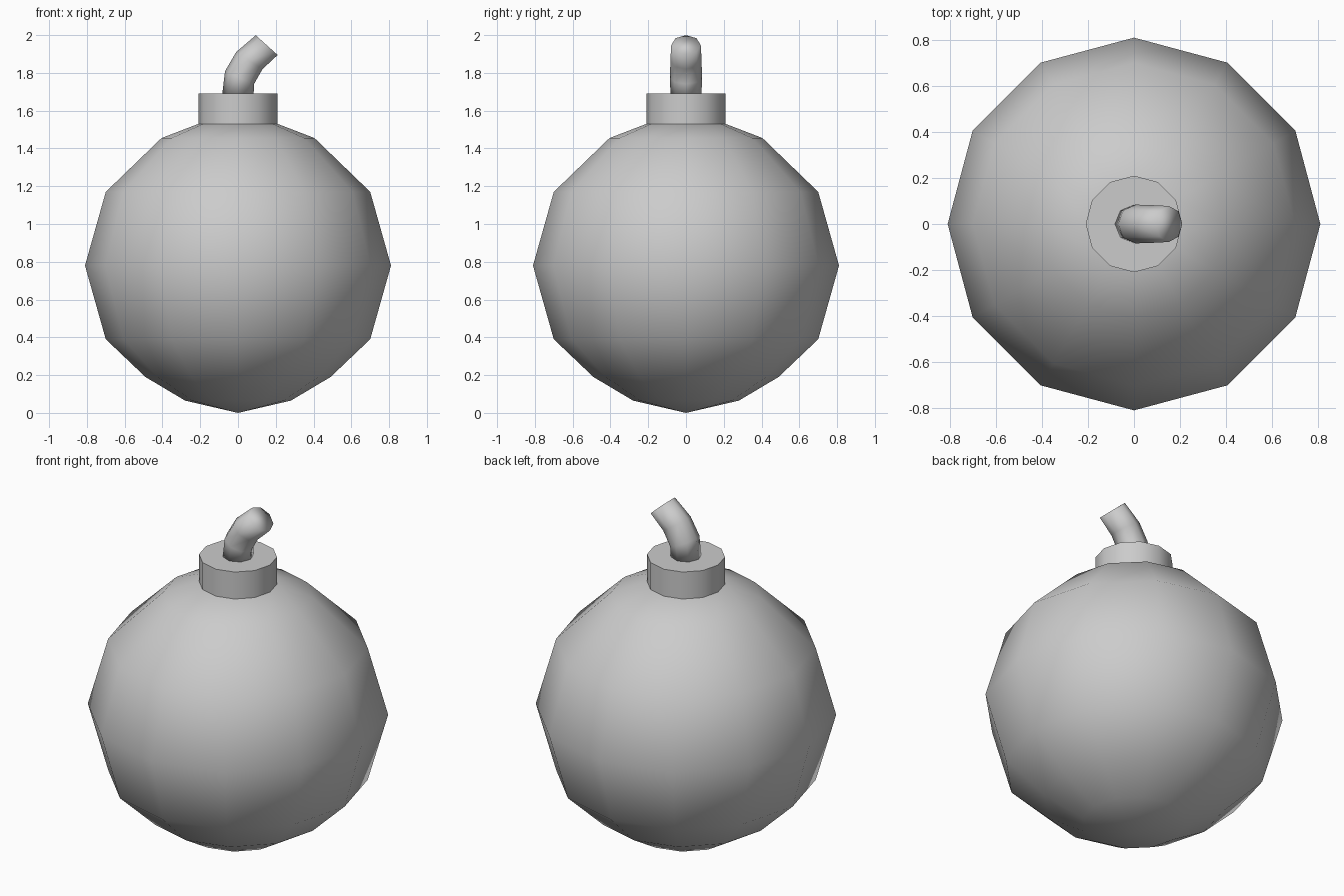
import bpy, bmesh
from math import sin, cos, pi, radians
from mathutils import Vector

cube = bpy.data.objects.get("Cube")
if cube:
    bpy.data.objects.remove(cube, do_unlink=True)

grey = bpy.data.materials.new("plain_grey")
grey.use_nodes = True
colour = (0.6, 0.6, 0.6, 1)
grey.diffuse_color = colour
grey.node_tree.nodes["Principled BSDF"].inputs["Base Color"].default_value = colour


def tube(name, rings, sides, crease):
    """Skin a chain of rings (x, z, radius, tilt in degrees) and cap both ends."""
    bm = bmesh.new()
    loops = []
    for x, z, r, tilt in rings:
        t = radians(tilt)
        across = Vector((cos(t), 0, -sin(t)))
        centre = Vector((x, 0, z))
        if r == 0:
            loops.append([bm.verts.new(centre)] * sides)
            continue
        loop = []
        for i in range(sides):
            a = 2 * pi * i / sides
            loop.append(bm.verts.new(centre + across * r * cos(a) + Vector((0, r * sin(a), 0))))
        loops.append(loop)
    for low, high in zip(loops, loops[1:]):
        for i in range(sides):
            j = (i + 1) % sides
            corners = dict.fromkeys((low[i], low[j], high[j], high[i]))
            bm.faces.new(list(corners))
    for loop in (loops[0], loops[-1]):
        if loop[0] is not loop[1]:
            bm.faces.new(loop)
    bmesh.ops.recalc_face_normals(bm, faces=bm.faces)
    mesh = bpy.data.meshes.new(name)
    bm.to_mesh(mesh)
    bm.free()
    mesh.materials.append(grey)
    obj = bpy.data.objects.new(name, mesh)
    bpy.context.collection.objects.link(obj)
    bpy.ops.object.select_all(action='DESELECT')
    obj.select_set(True)
    bpy.context.view_layer.objects.active = obj
    bpy.ops.object.shade_smooth_by_angle(angle=radians(crease))
    return obj


# Round body, pointed at the bottom
profile = [(0, 0), (0.28, 0.065), (0.49, 0.19), (0.70, 0.39), (0.81, 0.78),
           (0.70, 1.17), (0.405, 1.455), (0.21, 1.53)]
tube("round_body", [(0, z, r, 0) for r, z in profile], 12, 50)

# Short collar on top
tube("collar", [(0, 1.53, 0.21, 0), (0, 1.69, 0.21, 0)], 12, 40)

# Bent fuse leaning to the left, with a softly shaded end
tube("fuse", [(0, 1.69, 0.083, 0), (0.008, 1.775, 0.084, 24),
              (0.06, 1.865, 0.083, 33), (0.152, 1.947, 0.078, 42)], 8, 120)
